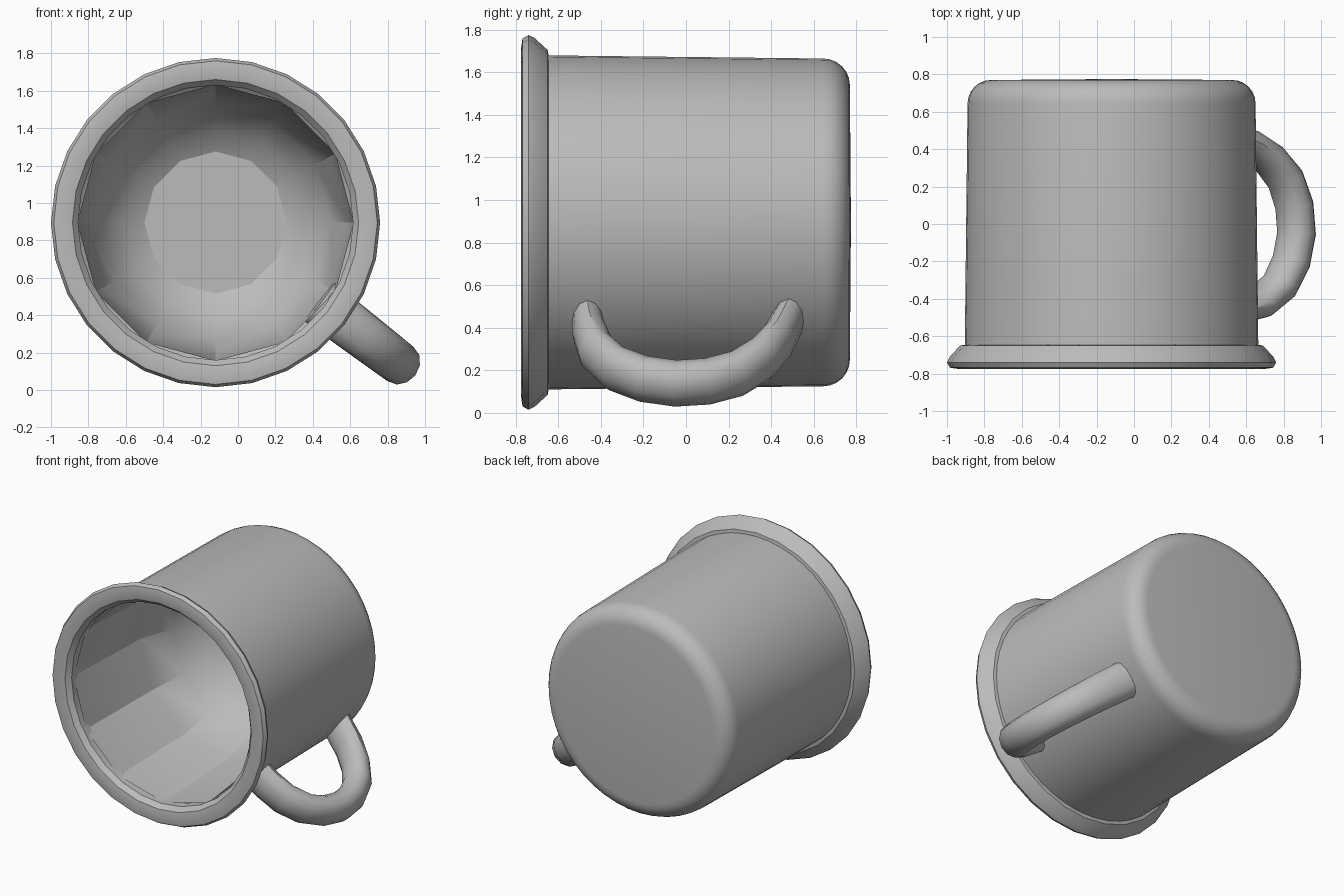
import bpy, bmesh, math
from mathutils import Vector

cube = bpy.data.objects.get("Cube")
if cube:
    bpy.data.objects.remove(cube)

AXIS = Vector((-0.12, 0, 0.895))   # centre line of the mug, running along y

enamel = bpy.data.materials.new("grey enamel")
enamel.use_nodes = True
GREY = (0.5, 0.5, 0.5, 1)
enamel.diffuse_color = GREY
enamel.node_tree.nodes["Principled BSDF"].inputs["Base Color"].default_value = GREY


def finish(bm, name, angle):
    """Turn a bmesh into a shaded object with the enamel material."""
    bmesh.ops.remove_doubles(bm, verts=bm.verts, dist=0.0005)
    mesh = bpy.data.meshes.new(name)
    bm.to_mesh(mesh)
    bm.free()
    obj = bpy.data.objects.new(name, mesh)
    bpy.context.collection.objects.link(obj)
    mesh.materials.append(enamel)
    bpy.ops.object.select_all(action='DESELECT')
    obj.select_set(True)
    bpy.context.view_layer.objects.active = obj
    bpy.ops.object.shade_smooth_by_angle(angle=math.radians(angle))
    return obj


def lathe(name, profile, steps, angle):
    """Spin a (radius, y) profile around the mug's centre line."""
    bm = bmesh.new()
    verts = [bm.verts.new(AXIS + Vector((r, y, 0))) for r, y in profile]
    edges = [bm.edges.new(pair) for pair in zip(verts, verts[1:])]
    bmesh.ops.spin(bm, geom=verts + edges, cent=AXIS, axis=(0, 1, 0),
                   angle=math.tau, steps=steps)
    return finish(bm, name, angle)


# Outer wall with a rounded corner into the flat base
corner = [(0.645 + 0.125 * math.cos(a), 0.645 + 0.125 * math.sin(a))
          for a in (math.radians(15 * i) for i in range(7))]
lathe("outer_wall", [(0.785, -0.68)] + corner + [(0, 0.775)], 48, 35)

# Inner wall: coarse facets, tapering through a wide bowl to a small floor
inner = lathe("inner_wall", [(0, 0.52), (0.38, 0.52), (0.5, 0.45), (0.62, 0.3),
                             (0.71, 0.05), (0.74, -0.7)], 12, 28)

# Rolled rim, flaring out from the wall
lathe("rim", [(0.78, -0.645), (0.81, -0.65), (0.865, -0.71), (0.88, -0.74),
              (0.865, -0.768), (0.82, -0.775), (0.765, -0.765), (0.735, -0.73),
              (0.735, -0.66)], 28, 35)

# Handle: an oval swept along a bow, in the plane pointing down to the left
TILT = math.radians(-37.4)
outward = Vector((math.cos(TILT), 0, math.sin(TILT)))
across = Vector((-math.sin(TILT), 0, math.cos(TILT)))
bow = [(0.7, -0.47), (0.85, -0.455), (1.0, -0.42), (1.13, -0.33), (1.21, -0.2),
       (1.245, -0.05), (1.23, 0.1), (1.17, 0.24), (1.06, 0.35), (0.92, 0.43),
       (0.7, 0.5)]
points = [AXIS + outward * r + Vector((0, y, 0)) for r, y in bow]
bm = bmesh.new()
rings = []
SIDES = 12
for i, p in enumerate(points):
    along = (points[min(i + 1, len(points) - 1)] - points[max(i - 1, 0)]).normalized()
    normal = along.cross(across).normalized()
    t = i / (len(points) - 1)
    thick = 0.07 + 0.03 * math.sin(math.pi * t)
    wide = 0.13 - 0.015 * math.sin(math.pi * t)
    rings.append([bm.verts.new(p + normal * thick * math.cos(a) + across * wide * math.sin(a))
                  for a in (math.tau * k / SIDES for k in range(SIDES))])
for low, high in zip(rings, rings[1:]):
    for k in range(SIDES):
        n = (k + 1) % SIDES
        bm.faces.new((low[k], low[n], high[n], high[k]))
bm.faces.new(rings[0])
bm.faces.new(rings[-1])
bmesh.ops.recalc_face_normals(bm, faces=bm.faces)
finish(bm, "handle", 40)
